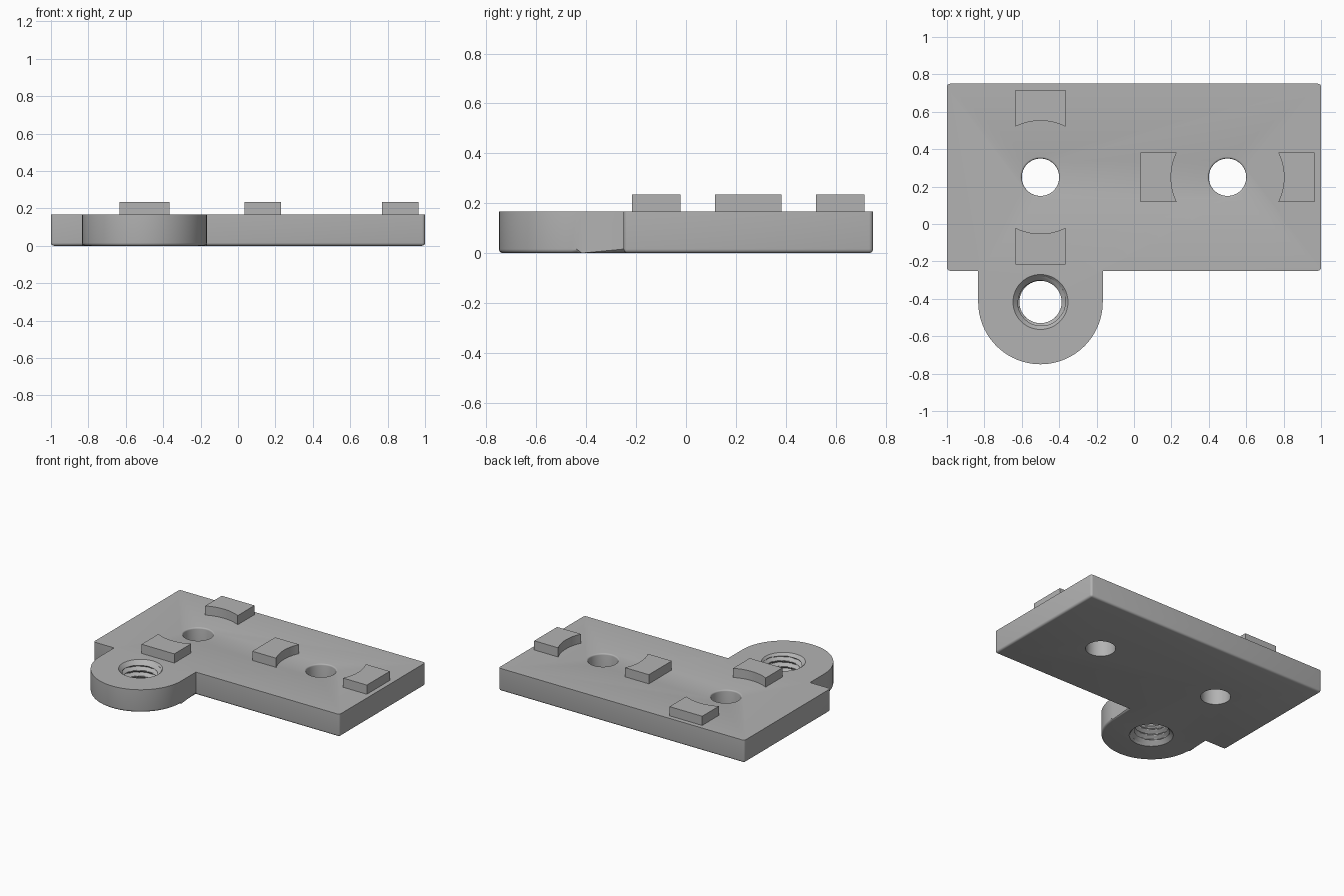
import bpy
import bmesh
from math import pi, sin, cos, asin, sqrt

if "Cube" in bpy.data.objects:
    bpy.data.objects.remove(bpy.data.objects["Cube"], do_unlink=True)

THICK = 1 / 6
PAD_TOP = 0.234
HOLE_Y = 0.25
TAB_X, TAB_Y, TAB_R = -0.5, -0.417, 0.333

grey = bpy.data.materials.new("plain grey")
grey.use_nodes = True
grey.diffuse_color = (0.45, 0.45, 0.45, 1)
grey.node_tree.nodes["Principled BSDF"].inputs["Base Color"].default_value = (0.45, 0.45, 0.45, 1)


def make_object(name, bm):
    bmesh.ops.recalc_face_normals(bm, faces=bm.faces)
    mesh = bpy.data.meshes.new(name)
    bm.to_mesh(mesh)
    bm.free()
    mesh.materials.append(grey)
    obj = bpy.data.objects.new(name, mesh)
    bpy.context.collection.objects.link(obj)
    return obj


def prism(points, low, high):
    bm = bmesh.new()
    face = bm.faces.new([bm.verts.new((x, y, low)) for x, y in points])
    side = bmesh.ops.extrude_face_region(bm, geom=[face])["geom"]
    for v in side:
        if isinstance(v, bmesh.types.BMVert):
            v.co.z = high
    return bm


def cutter(name, x, y, heights, radius, steps=64):
    """Closed round plug whose radius depends on height and turn."""
    bm = bmesh.new()
    rings = []
    for z in heights:
        ring = []
        for i in range(steps):
            a = 2 * pi * i / steps
            r = radius(z, i / steps)
            ring.append(bm.verts.new((x + r * cos(a), y + r * sin(a), z)))
        rings.append(ring)
    for lower, upper in zip(rings, rings[1:]):
        for i in range(steps):
            j = (i + 1) % steps
            bm.faces.new((lower[i], lower[j], upper[j], upper[i]))
    bm.faces.new(rings[0])
    bm.faces.new(rings[-1])
    obj = make_object(name, bm)
    obj.hide_render = True
    return obj


# Base plate with the round tab at the front
left, right = TAB_X - TAB_R, TAB_X + TAB_R
arc = [(TAB_X + TAB_R * cos(pi + pi * i / 48), TAB_Y + TAB_R * sin(pi + pi * i / 48))
       for i in range(49)]
outline = [(-1, 0.75), (-1, -0.25), (left, -0.25)] + arc + [(right, -0.25), (1, -0.25), (1, 0.75)]
bm = prism(outline, 0, THICK)


def is_rounded(edge):
    a, b = (v.co for v in edge.verts)
    bottom = max(a.z, b.z) < 0.001
    corner = abs(a.z - b.z) > 0.1 and abs(a.x) > 0.99
    return bottom or corner


bmesh.ops.bevel(bm, geom=[e for e in bm.edges if is_rounded(e)], offset=0.016,
                segments=4, profile=0.5, affect='EDGES')
plate = make_object("base_plate", bm)


# Plain holes with a softened upper rim, and a threaded hole in the tab
def plain_radius(z, turn):
    rise = min(max(z - (THICK - 0.01), 0), 0.01)
    return 0.1 + 0.01 - sqrt(0.01 ** 2 - rise ** 2)


def thread_radius(z, turn):
    phase = (z / 0.042 - turn) % 1
    groove = 0.113 + 0.026 * max(0, 1 - abs(phase - 0.5) * 2.4)
    cone = 0.147 - min(z, THICK - z)
    return max(groove, cone)


plain_heights = [-0.05, THICK - 0.01] + [THICK - 0.01 + 0.01 * sin(pi * k / 8) for k in (1, 2, 3)]
plain_heights += [THICK, THICK + 0.05]
thread_heights = [-0.01 + (THICK + 0.02) * k / 54 for k in range(55)]
cutters = [cutter("hole_cutter", x, HOLE_Y, plain_heights, plain_radius) for x in (-0.5, 0.5)]
cutters.append(cutter("thread_cutter", TAB_X, TAB_Y, thread_heights, thread_radius))

bpy.context.view_layer.objects.active = plate
for tool in cutters:
    mod = plate.modifiers.new("hole", 'BOOLEAN')
    mod.operation = 'DIFFERENCE'
    mod.solver = 'EXACT'
    mod.object = tool
    bpy.ops.object.modifier_apply(modifier=mod.name)
    bpy.data.objects.remove(tool, do_unlink=True)


# Locating pads, each hollowed by an arc around its hole
def pad(name, hole_x, dx, dy):
    half, inner, outer = 0.133, 0.302, 0.466
    span = asin(half / inner)
    angles = [span * (k / 8 - 1) for k in range(17)]
    shape = [(inner * cos(a), inner * sin(a)) for a in angles] + [(outer, half), (outer, -half)]
    points = [(hole_x + u * dx - v * dy, HOLE_Y + u * dy + v * dx) for u, v in shape]
    return make_object(name, prism(points, THICK - 0.002, PAD_TOP))


parts = [plate,
         pad("back_pad", -0.5, 0, 1),
         pad("front_pad", -0.5, 0, -1),
         pad("middle_pad", 0.5, -1, 0),
         pad("side_pad", 0.5, 1, 0)]

bpy.ops.object.select_all(action='DESELECT')
for part in parts:
    part.select_set(True)
bpy.ops.object.shade_smooth_by_angle()
